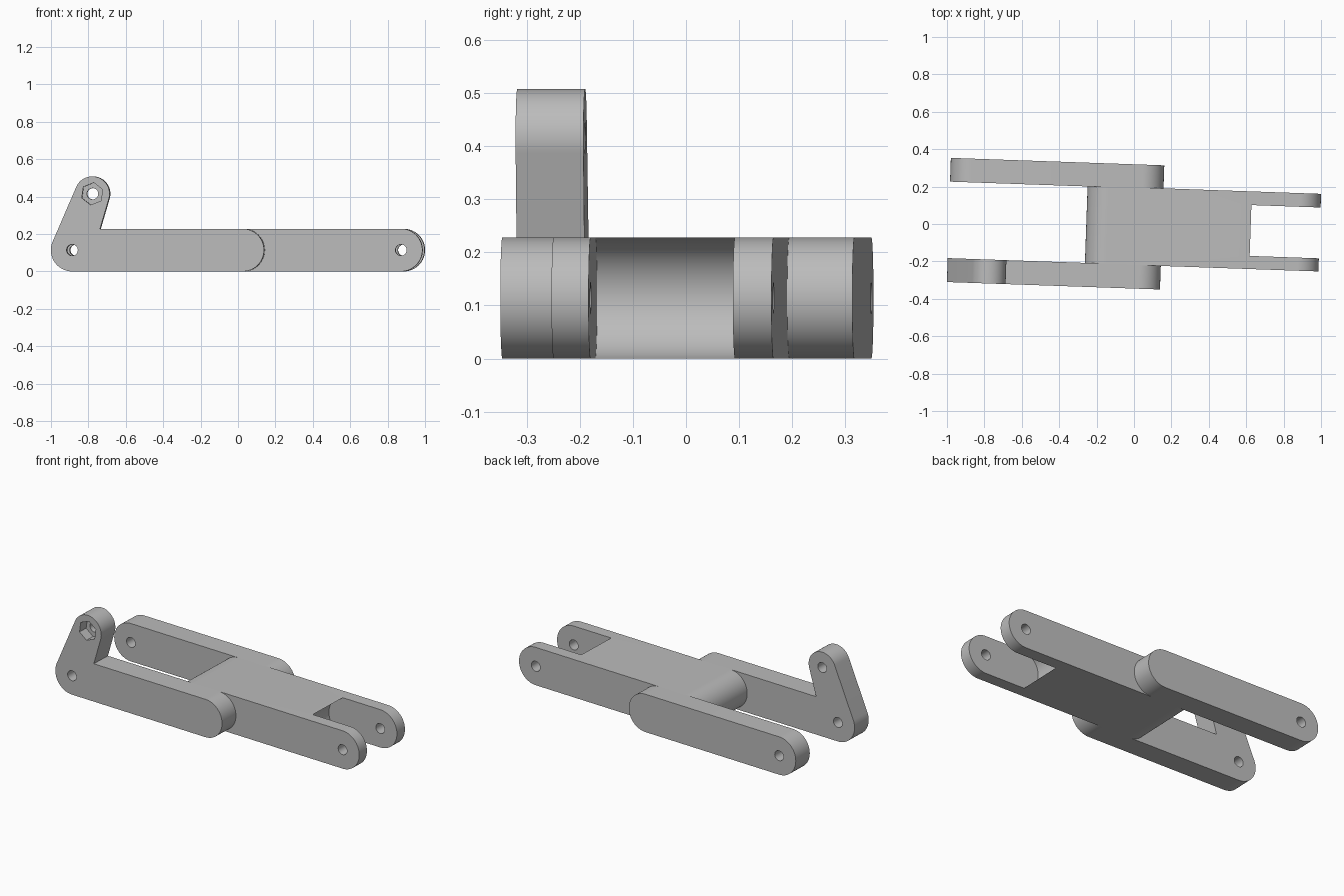
import bpy, bmesh, math
from mathutils import Matrix

if "Cube" in bpy.data.objects:
    bpy.data.objects.remove(bpy.data.objects["Cube"])

TILT = Matrix.Rotation(math.radians(-2), 4, 'Z')
R = 0.114            # half height of every link
HOLE = 0.03

grey = bpy.data.materials.new("plain_grey")
grey.diffuse_color = (0.5, 0.5, 0.5, 1)
grey.use_nodes = True
grey.node_tree.nodes["Principled BSDF"].inputs["Base Color"].default_value = grey.diffuse_color


def arc(cx, cz, r, a0, a1, n=32):
    """Points on an arc in the x-z plane, angles in degrees."""
    return [(cx + r * math.cos(math.radians(a0 + (a1 - a0) * i / n)),
             cz + r * math.sin(math.radians(a0 + (a1 - a0) * i / n)))
            for i in range(n + 1)]


def circle(cx, cz, r, n=32, start=0):
    return arc(cx, cz, r, start, start + 360, n)[:-1]


def stadium(x0, x1, r=R):
    """Bar with round ends centred on x0 and x1."""
    return arc(x1, R, r, -90, 90) + arc(x0, R, r, 90, 270)


def prism(name, pts, y0, y1):
    """Extrude an x-z profile from y0 to y1."""
    bm = bmesh.new()
    face = bm.faces.new([bm.verts.new((x, y0, z)) for x, z in pts])
    ext = bmesh.ops.extrude_face_region(bm, geom=[face])
    verts = [v for v in ext["geom"] if isinstance(v, bmesh.types.BMVert)]
    bmesh.ops.translate(bm, verts=verts, vec=(0, y1 - y0, 0))
    bmesh.ops.recalc_face_normals(bm, faces=bm.faces)
    me = bpy.data.meshes.new(name)
    bm.to_mesh(me)
    bm.free()
    ob = bpy.data.objects.new(name, me)
    bpy.context.collection.objects.link(ob)
    return ob


def finish(ob, cutters):
    """Cut the openings, then shade, colour and turn the part."""
    bpy.ops.object.select_all(action='DESELECT')
    bpy.context.view_layer.objects.active = ob
    ob.select_set(True)
    for c in cutters:
        mod = ob.modifiers.new("cut", 'BOOLEAN')
        mod.operation = 'DIFFERENCE'
        mod.solver = 'EXACT'
        mod.object = c
        bpy.ops.object.modifier_apply(modifier=mod.name)
        bpy.data.objects.remove(c)
    ob.data.materials.clear()
    ob.data.materials.append(grey)
    bpy.ops.object.shade_smooth_by_angle(angle=math.radians(30))
    ob.matrix_world = TILT


def pin_hole(x, z, y0, y1):
    return prism("hole_cutter", circle(x, z, HOLE), y0 - 0.05, y1 + 0.05)


# Centre link: round rear end, forked front with a concave slot floor
y0, y1 = -0.219, 0.196
body = prism("centre_link", stadium(-0.141, 0.88), y0, y1)
finish(body, [prism("slot_cutter", stadium(0.645, 1.3, 0.116), -0.149, 0.123),
              pin_hole(0.88, R, y0, y1)])

# Straight back arm
y0, y1 = 0.192, 0.319
back = prism("back_arm", stadium(-0.877, 0.037), y0, y1)
finish(back, [pin_hole(-0.877, R, y0, y1)])

# Front arm with raised lever
y0, y1 = -0.345, -0.217
LX, LZ, LR = -0.768, 0.415, 0.093
ax = -0.875
# outer tangent angle between the arm end and the lever end
d = math.hypot(LX - ax, LZ - R)
tan = math.degrees(math.atan2(LZ - R, LX - ax) + math.acos((R - LR) / d))
profile = (arc(0.037, R, R, -90, 90) + [(-0.726, 2 * R)]
           + arc(LX, LZ, LR, -17, tan) + arc(ax, R, R, tan, 270))
front = prism("front_arm", profile, y0, y1)
finish(front, [pin_hole(ax, R, y0, y1), pin_hole(LX, LZ, y0, y1),
               # hexagonal nut recess on the outer face
               prism("nut_cutter", circle(LX, LZ, 0.06, 6, 22), y0 - 0.05, y0 + 0.06)])
